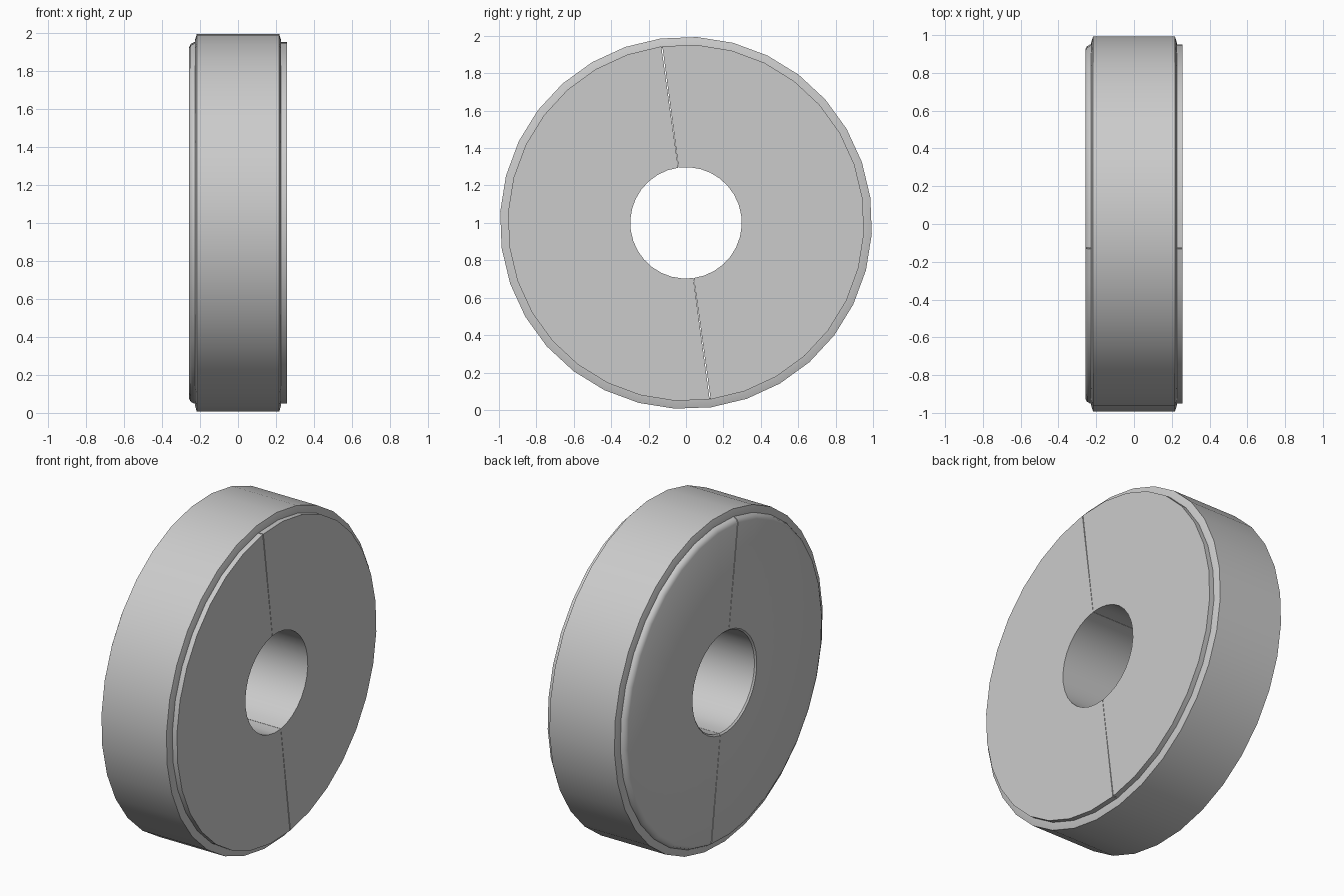
import bpy, bmesh
from math import sin, cos, pi, radians

if "Cube" in bpy.data.objects:
    bpy.data.objects.remove(bpy.data.objects["Cube"])

CENTRE_Z = 1.0
SEAM = radians(97.8)


def sweep(name, profile, start, angle, steps):
    """Sweep a closed (x, radius) profile around the x axis."""
    bm = bmesh.new()
    full = abs(angle - 2 * pi) < 1e-4
    rings = []
    for i in range(steps if full else steps + 1):
        a = start + angle * i / steps
        rings.append([bm.verts.new((x, r * cos(a), CENTRE_Z + r * sin(a))) for x, r in profile])
    n = len(profile)
    for i in range(steps):
        a, b = rings[i], rings[(i + 1) % len(rings)]
        for j in range(n):
            k = (j + 1) % n
            bm.faces.new((a[j], a[k], b[k], b[j]))
    if not full:
        bm.faces.new(rings[0])
        bm.faces.new(rings[-1])
    bmesh.ops.recalc_face_normals(bm, faces=bm.faces)
    mesh = bpy.data.meshes.new(name)
    bm.to_mesh(mesh)
    bm.free()
    obj = bpy.data.objects.new(name, mesh)
    bpy.context.collection.objects.link(obj)
    bpy.ops.object.select_all(action='DESELECT')
    obj.select_set(True)
    bpy.context.view_layer.objects.active = obj
    bpy.ops.object.shade_smooth_by_angle(angle=radians(40))
    return obj


# Outer band with softened rims
band = [(-0.228, 0.945), (-0.226, 0.965), (-0.217, 0.995), (0.217, 0.995),
        (0.226, 0.965), (0.228, 0.945)]
sweep("outer_band", band, SEAM, 2 * pi, 32)

# Two half discs: rounded on the left face, crisp on the right, split by a thin seam
half = [(-0.258, 0.307), (-0.258, 0.925), (-0.249, 0.943), (-0.23, 0.953),
        (0.258, 0.953), (0.258, 0.298), (-0.249, 0.298)]
gap = 0.003
for name, offset in (("half_disc_a", 0), ("half_disc_b", pi)):
    sweep(name, half, SEAM + offset + gap, pi - 2 * gap, 16)
